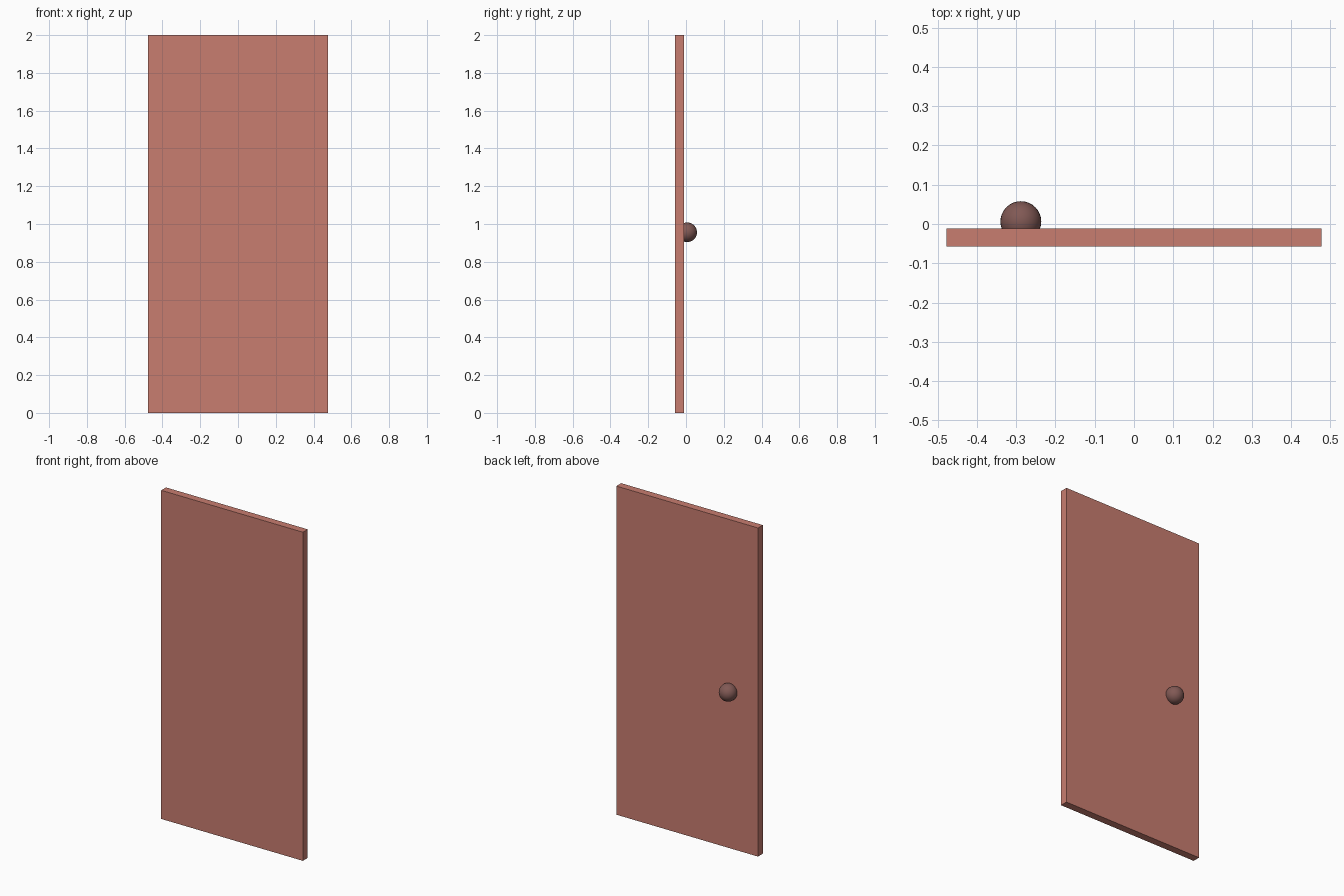
import bpy
import math

if "Cube" in bpy.data.objects:
    bpy.data.objects.remove(bpy.data.objects["Cube"])


def paint(obj, name, color):
    mat = bpy.data.materials.new(name)
    mat.diffuse_color = (*color, 1.0)
    mat.use_nodes = True
    mat.node_tree.nodes["Principled BSDF"].inputs["Base Color"].default_value = mat.diffuse_color
    obj.data.materials.append(mat)


# Door panel: plain flat slab
WIDTH, THICK, HEIGHT = 0.954, 0.046, 2.0
BACK_Y = -0.011
bpy.ops.mesh.primitive_cube_add(size=1, location=(0, BACK_Y - THICK / 2, HEIGHT / 2))
panel = bpy.context.object
panel.name = "door_panel"
panel.scale = (WIDTH, THICK, HEIGHT)
bpy.ops.object.transform_apply(location=False, rotation=False, scale=True)
paint(panel, "door_paint", (0.58, 0.205, 0.162))

# Knob: round ball sunk into the back face
bpy.ops.mesh.primitive_uv_sphere_add(
    segments=32, ring_count=16, radius=0.052, location=(-0.288, 0.006, 0.956))
knob = bpy.context.object
knob.name = "door_knob"
bpy.ops.object.shade_smooth_by_angle(angle=math.radians(30))
paint(knob, "knob_brown", (0.22, 0.10, 0.09))
